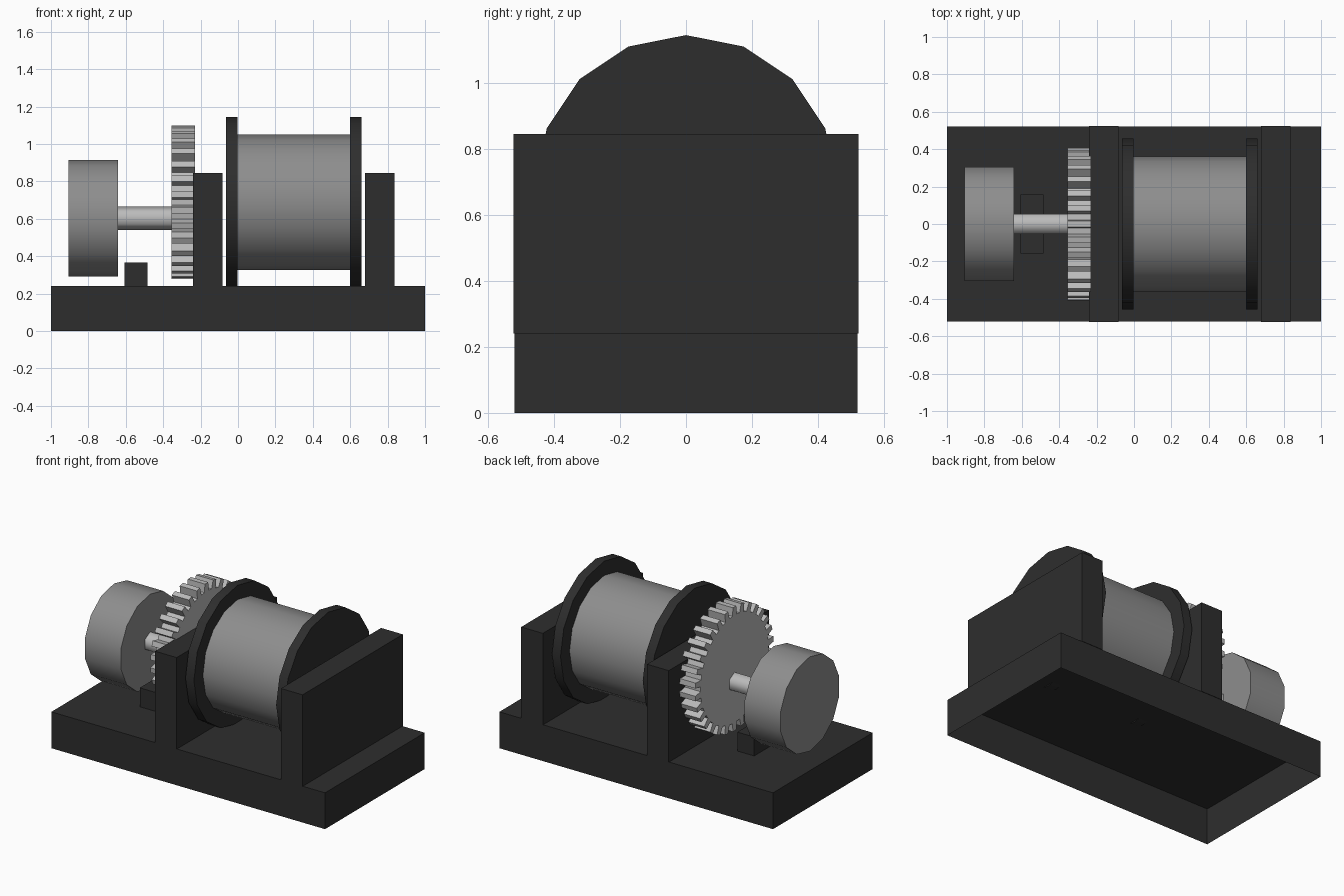
import bpy, bmesh
from math import pi, sin, cos, radians

if "Cube" in bpy.data.objects:
    bpy.data.objects.remove(bpy.data.objects["Cube"])


def material(name, v):
    m = bpy.data.materials.new(name)
    m.diffuse_color = (v, v, v, 1)
    m.use_nodes = True
    m.node_tree.nodes["Principled BSDF"].inputs["Base Color"].default_value = m.diffuse_color
    return m


DARK = material("dark_paint", 0.027)
STEEL = material("steel", 0.27)
BRIGHT = material("bright_steel", 0.5)


def finish(name, bm, mat):
    bmesh.ops.recalc_face_normals(bm, faces=bm.faces)
    me = bpy.data.meshes.new(name)
    bm.to_mesh(me)
    bm.free()
    me.materials.append(mat)
    ob = bpy.data.objects.new(name, me)
    bpy.context.collection.objects.link(ob)
    return ob


def box(name, x, y, z, mat, open_bottom=False):
    """Box from (min, max) pairs."""
    bm = bmesh.new()
    bmesh.ops.create_cube(bm, size=1)
    for v in bm.verts:
        v.co = [r[0] + (c + 0.5) * (r[1] - r[0]) for c, r in zip(v.co, (x, y, z))]
    if open_bottom:
        bm.normal_update()
        low = [f for f in bm.faces if f.normal.z < -0.9]
        bmesh.ops.delete(bm, geom=low, context='FACES_ONLY')
    return finish(name, bm, mat)


def extrude_x(name, profile, x0, x1, mat):
    """Closed (y, z) profile swept along x."""
    bm = bmesh.new()
    a = [bm.verts.new((x0, y, z)) for y, z in profile]
    b = [bm.verts.new((x1, y, z)) for y, z in profile]
    bm.faces.new(a)
    bm.faces.new(b[::-1])
    n = len(a)
    for i in range(n):
        j = (i + 1) % n
        bm.faces.new((a[i], b[i], b[j], a[j]))
    return finish(name, bm, mat)


def cylinder(name, sides, r, zc, x0, x1, mat):
    ring = [(r * sin(2 * pi * i / sides), zc + r * cos(2 * pi * i / sides))
            for i in range(sides)]
    ob = extrude_x(name, ring, x0, x1, mat)
    bpy.ops.object.select_all(action='DESELECT')
    ob.select_set(True)
    bpy.context.view_layer.objects.active = ob
    bpy.ops.object.shade_smooth_by_angle(angle=radians(65))
    return ob


# Base shell, open underneath
box("base", (-1, 1), (-0.52, 0.52), (0, 0.24), DARK, open_bottom=True)

# Upright supports and the small block under the shaft
for name, x in (("gear_side_support", -0.24), ("end_support", 0.68)):
    box(name, (x, x + 0.158), (-0.523, 0.523), (0.24, 0.845), DARK)
box("shaft_block", (-0.608, -0.485), (-0.157, 0.157), (0.24, 0.365), DARK)

# Drum with its two flanges
AXIS = 0.688
cylinder("drum", 16, 0.362, AXIS, -0.003, 0.6, STEEL)
cylinder("inner_flange", 16, 0.456, AXIS, -0.065, -0.003, DARK)
cylinder("outer_flange", 16, 0.456, AXIS, 0.598, 0.66, DARK)

# Gear with tapered teeth
TEETH, ROOT, TIP = 30, 0.355, 0.41
outline = []
for i in range(TEETH):
    for f, r in ((-0.29, ROOT), (-0.2, TIP), (0.2, TIP), (0.29, ROOT)):
        a = 2 * pi * (i + f) / TEETH
        outline.append((r * sin(a), AXIS + r * cos(a)))
extrude_x("gear", outline, -0.355, -0.23, BRIGHT)

# Motor and its hexagonal shaft
cylinder("motor", 14, 0.312, 0.603, -0.905, -0.642, STEEL)
cylinder("motor_shaft", 6, 0.063, 0.603, -0.645, -0.34, BRIGHT)
